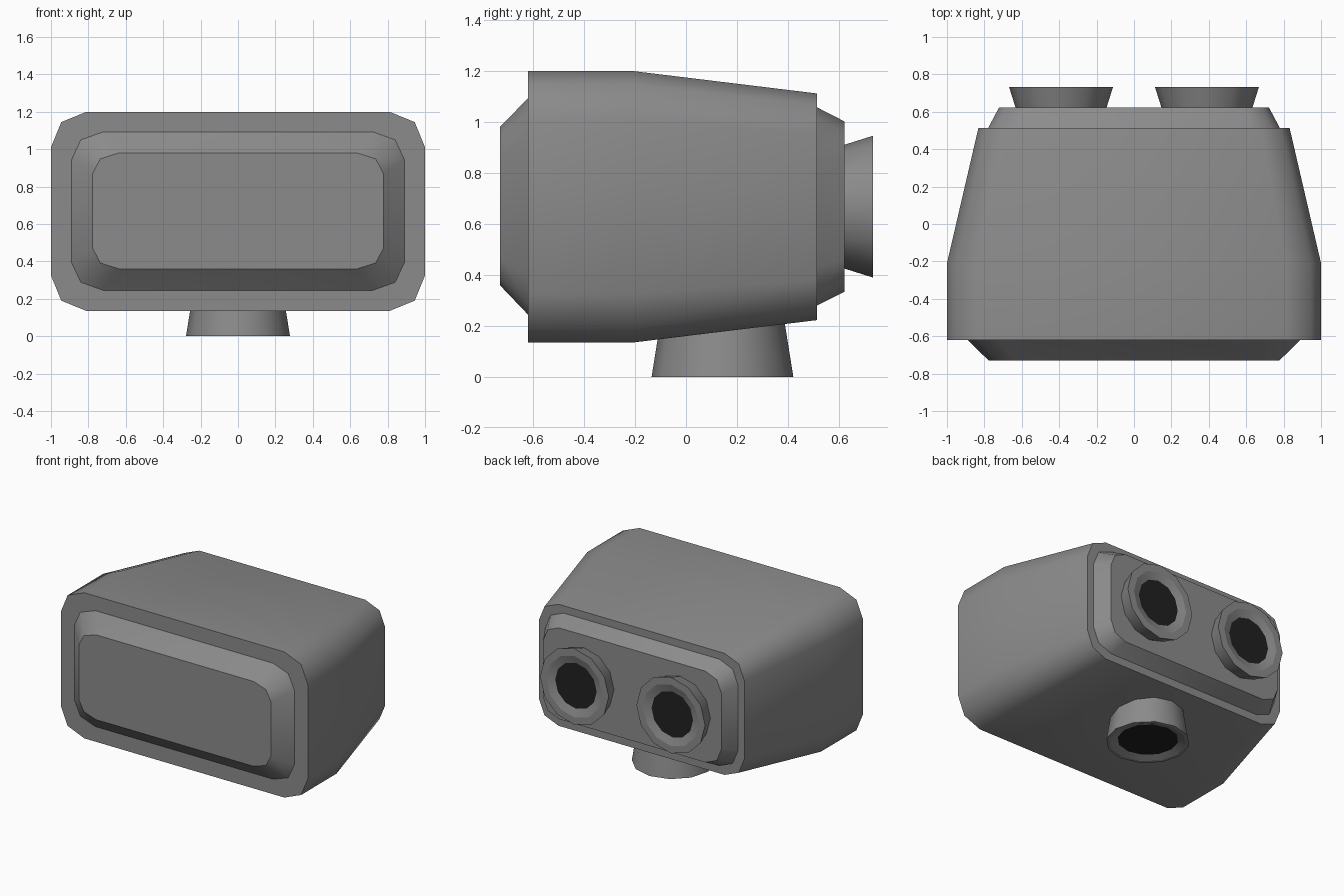
import bpy, bmesh, math
from mathutils import Vector

if "Cube" in bpy.data.objects:
    bpy.data.objects.remove(bpy.data.objects["Cube"])


def material(name, v):
    m = bpy.data.materials.new(name)
    m.diffuse_color = (v, v, v, 1)
    m.use_nodes = True
    m.node_tree.nodes["Principled BSDF"].inputs["Base Color"].default_value = m.diffuse_color
    return m


grey = material("grey_metal", 0.26)
dark = material("dark_glass", 0.015)


def chamfered(y, hx, z0, z1, cx, cz):
    """Rectangle in XZ with two-point rounded corners, at depth y."""
    zc, hz = (z0 + z1) / 2, (z1 - z0) / 2
    corner = [(hx, hz - cz), (hx - 0.29 * cx, hz - 0.29 * cz), (hx - cx, hz)]
    pts = corner + [(-x, z) for x, z in reversed(corner)]
    pts += [(-x, -z) for x, z in pts]
    return [Vector((x, y, z + zc)) for x, z in pts]


def circle(center, axis, r, n=12):
    """Ring around the y or z axis."""
    c = Vector(center)
    ang = [2 * math.pi * i / n for i in range(n)]
    if axis == 'y':
        return [c + Vector((r * math.cos(a), 0, r * math.sin(a))) for a in ang]
    return [c + Vector((r * math.cos(a), r * math.sin(a), 0)) for a in ang]


def loft(name, rings, sharp=(), cap_start=True, cap_end=True, end_dark=False):
    """Skin rings with smooth sides, flat caps and chosen sharp rings."""
    bm = bmesh.new()
    rows = [[bm.verts.new(p) for p in ring] for ring in rings]
    n = len(rows[0])
    for a, b in zip(rows, rows[1:]):
        for i in range(n):
            j = (i + 1) % n
            bm.faces.new((a[i], a[j], b[j], b[i])).smooth = True
    if cap_start:
        bm.faces.new(rows[0])
    if cap_end:
        f = bm.faces.new(rows[-1])
        f.material_index = 1 if end_dark else 0
    for k in {0, len(rows) - 1, *sharp}:
        for i in range(n):
            e = bm.edges.get((rows[k][i], rows[k][(i + 1) % n]))
            if e:
                e.smooth = False
    # close temporarily open starts so normals are oriented outward
    tmp = None if cap_start else bm.faces.new(rows[0])
    bmesh.ops.recalc_face_normals(bm, faces=bm.faces[:])
    if tmp:
        bmesh.ops.delete(bm, geom=[tmp], context='FACES_ONLY')
    me = bpy.data.meshes.new(name)
    bm.to_mesh(me)
    bm.free()
    me.materials.append(grey)
    me.materials.append(dark)
    ob = bpy.data.objects.new(name, me)
    bpy.context.collection.objects.link(ob)
    return ob


# main housing, tapering to the back
loft("housing", [
    chamfered(-0.62, 1.0, 0.135, 1.2, 0.19, 0.19),
    chamfered(-0.21, 1.0, 0.135, 1.2, 0.19, 0.19),
    chamfered(0.513, 0.832, 0.223, 1.112, 0.16, 0.16)])

# raised front panel
loft("front_panel", [
    chamfered(-0.62, 0.89, 0.245, 1.093, 0.17, 0.15),
    chamfered(-0.73, 0.777, 0.36, 0.98, 0.14, 0.11)], cap_start=False)

# raised back plate
loft("back_plate", [
    chamfered(0.513, 0.78, 0.28, 1.058, 0.15, 0.15),
    chamfered(0.622, 0.722, 0.335, 1.002, 0.13, 0.13)], cap_start=False)

# two flared eyepieces with dark discs
for side, x in (("left", -0.39), ("right", 0.39)):
    loft(side + "_eyepiece", [
        circle((x, y, 0.668), 'y', r) for y, r in
        ((0.622, 0.243), (0.733, 0.278), (0.733, 0.225), (0.715, 0.168))],
        sharp=(1, 2), cap_start=False, end_dark=True)

# flared foot with a dark disc underneath
loft("foot", [
    circle((0, 0.143, z), 'z', r) for z, r in
    ((0.3, 0.23), (0.0, 0.278), (0.0, 0.255), (0.02, 0.203))],
    sharp=(1, 2), cap_start=False, end_dark=True)
